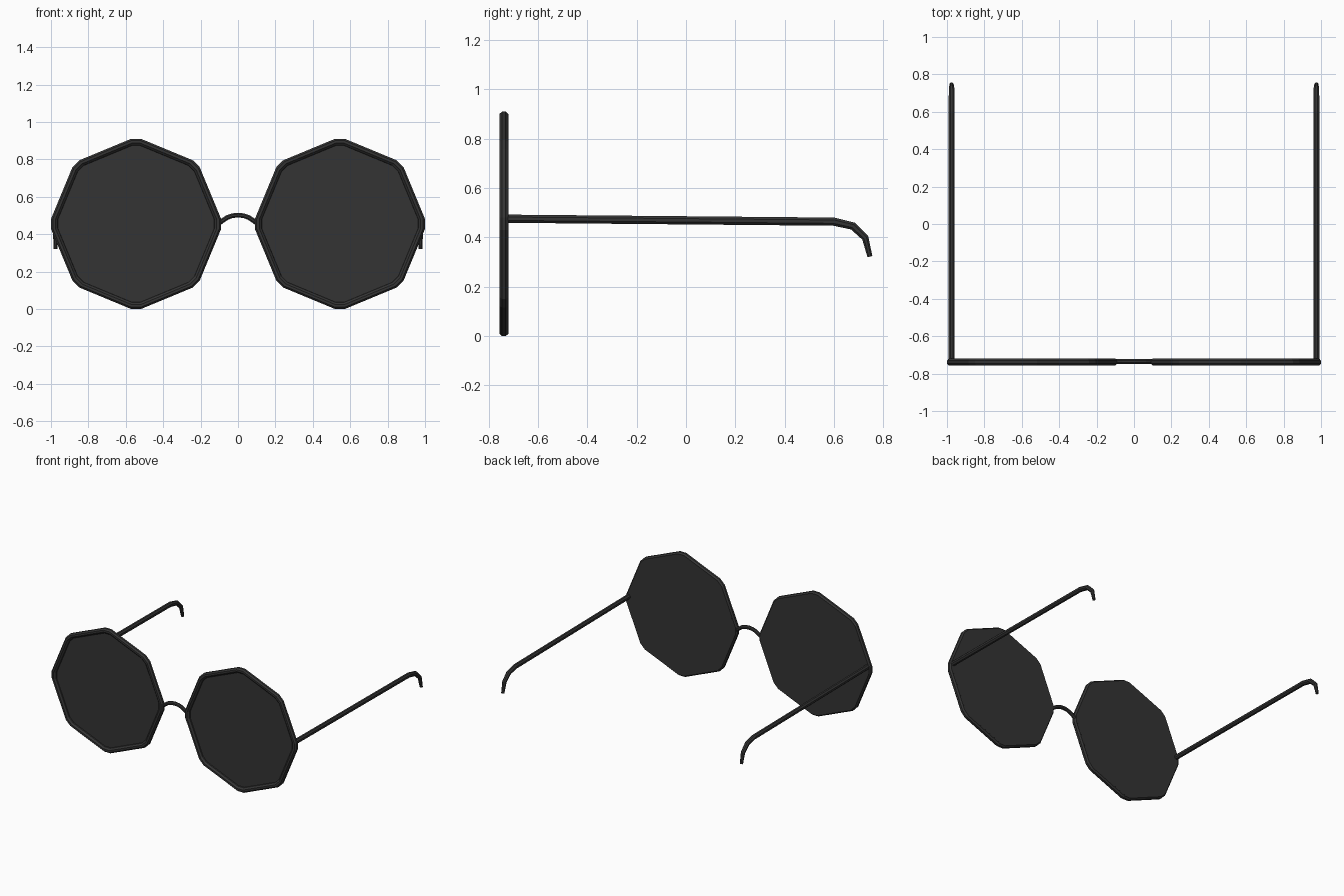
import bpy, bmesh, math

if "Cube" in bpy.data.objects:
    bpy.data.objects.remove(bpy.data.objects["Cube"], do_unlink=True)

LENS_X, LENS_Z = 0.545, 0.455


def make_material(name, colour):
    mat = bpy.data.materials.new(name)
    mat.use_nodes = True
    mat.diffuse_color = colour
    mat.node_tree.nodes["Principled BSDF"].inputs["Base Color"].default_value = colour
    return mat


black = make_material("matte black", (0.034, 0.034, 0.034, 1))


def add_mesh(name, bm):
    bmesh.ops.recalc_face_normals(bm, faces=bm.faces)
    mesh = bpy.data.meshes.new(name)
    bm.to_mesh(mesh)
    bm.free()
    mesh.materials.append(black)
    obj = bpy.data.objects.new(name, mesh)
    bpy.context.collection.objects.link(obj)
    return obj


def octagon_ring(bm, radius, y, cx):
    """Octagon with a corner up and every corner clipped."""
    verts = []
    for i in range(8):
        for clip in (-3.2, 3.2):
            a = math.radians(45 * i + clip)
            verts.append(bm.verts.new((cx + radius * math.sin(a), y,
                                       LENS_Z + radius * math.cos(a))))
    return verts


def bridge_rings(bm, a, b):
    for i in range(len(a)):
        j = (i + 1) % len(a)
        bm.faces.new((a[i], a[j], b[j], b[i]))


def make_rim(name, cx):
    # Chamfered frame section: (radius, depth) around the loop
    section = [(0.456, -0.746), (0.446, -0.757), (0.432, -0.757), (0.420, -0.746),
               (0.416, -0.722), (0.446, -0.720), (0.456, -0.731)]
    bm = bmesh.new()
    rings = [octagon_ring(bm, r, y, cx) for r, y in section]
    for k in range(len(rings)):
        bridge_rings(bm, rings[k], rings[(k + 1) % len(rings)])
    add_mesh(name, bm)


def make_lens(name, cx):
    bm = bmesh.new()
    front = octagon_ring(bm, 0.424, -0.738, cx)
    back = octagon_ring(bm, 0.440, -0.7195, cx)
    bridge_rings(bm, front, back)
    bm.faces.new(front)
    bm.faces.new(back)
    add_mesh(name, bm)


def make_tube(name, points, radii, sides=8):
    """Sweep an even-sided tube along a path lying in one upright plane."""
    from mathutils import Vector
    pts = [Vector(p) for p in points]
    along_x = abs(pts[-1].x - pts[0].x) > 0.1
    side = Vector((0, 1, 0)) if along_x else Vector((1, 0, 0))
    bm = bmesh.new()
    rings = []
    for i, p in enumerate(pts):
        before = (p - pts[max(i - 1, 0)]).normalized()
        after = (pts[min(i + 1, len(pts) - 1)] - p).normalized()
        up = side.cross((before + after).normalized())
        ring = []
        for k in range(sides):
            a = 2 * math.pi * (k + 0.5) / sides
            ring.append(bm.verts.new(p + radii[i] * (side * math.cos(a) + up * math.sin(a))))
        rings.append(ring)
    for a, b in zip(rings, rings[1:]):
        bridge_rings(bm, a, b)
    bm.faces.new(rings[0])
    bm.faces.new(rings[-1])
    add_mesh(name, bm)


# Rims, lenses and temple arms, one of each per side
for label, s in (("left", 1), ("right", -1)):
    make_rim(label + "_rim", s * LENS_X)
    make_lens(label + "_lens", s * LENS_X)
    arm_path = [(-0.735, 0.476), (0.60, 0.464), (0.677, 0.446), (0.727, 0.398), (0.746, 0.322)]
    make_tube(label + "_arm", [(s * 0.975, y, z) for y, z in arm_path],
              [0.018, 0.018, 0.017, 0.015, 0.011])

# Arched nose bridge
half = [(0.105, 0.455), (0.085, 0.471), (0.058, 0.489), (0.030, 0.499)]
arch = [(-x, z) for x, z in half] + [(0, 0.502)] + half[::-1]
make_tube("nose_bridge", [(x, -0.735, z) for x, z in arch], [0.0135] * len(arch))
